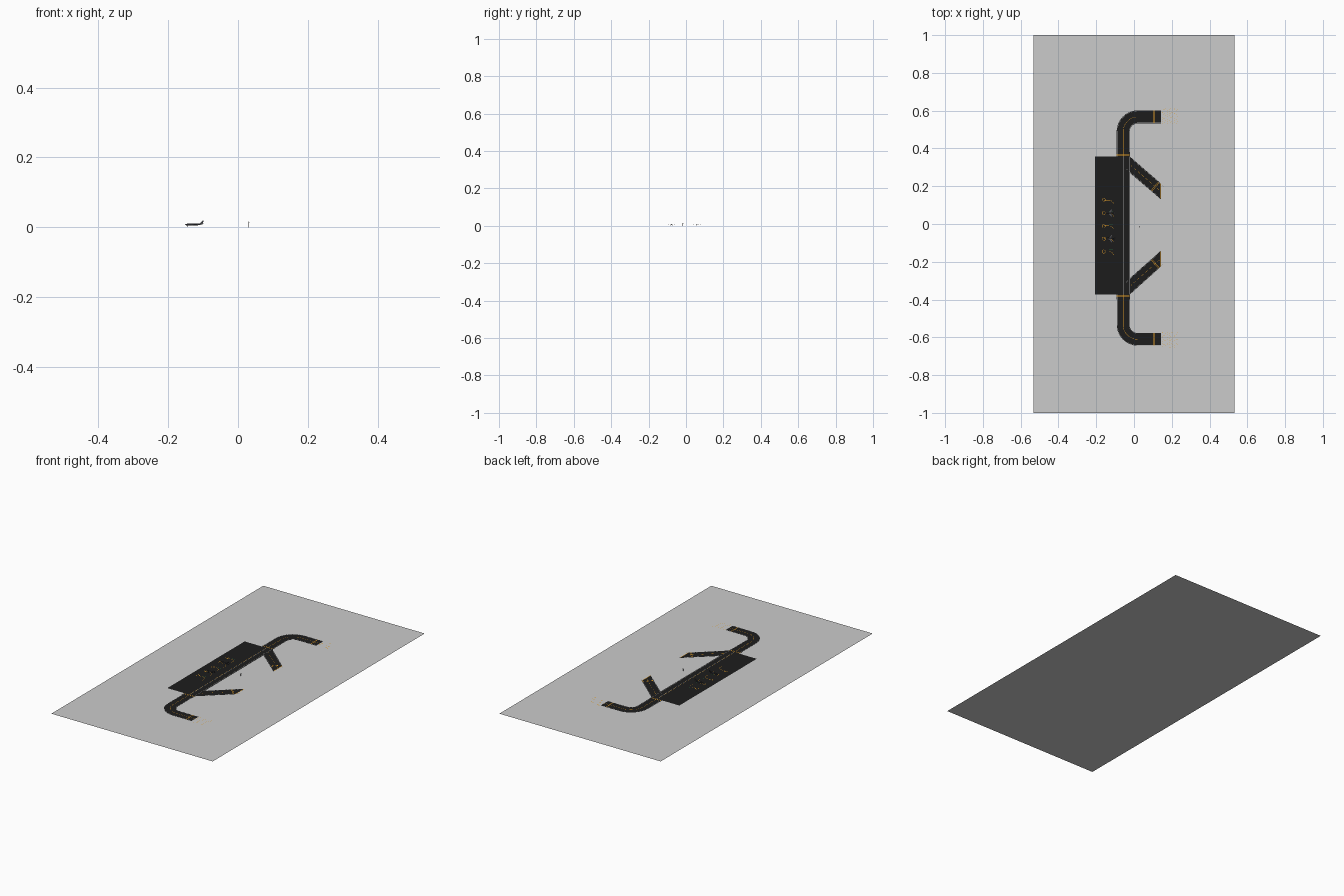
import bpy, bmesh, math
from mathutils import Vector, Matrix

if "Cube" in bpy.data.objects:
    bpy.data.objects.remove(bpy.data.objects["Cube"])


def mat(name, r, g, b):
    m = bpy.data.materials.new(name)
    m.diffuse_color = (r, g, b, 1)
    m.use_nodes = True
    m.node_tree.nodes["Principled BSDF"].inputs["Base Color"].default_value = m.diffuse_color
    return m


ASPHALT = mat("asphalt", 0.012, 0.012, 0.012)
YELLOW = mat("marking_yellow", 0.8, 0.36, 0.02)
WHITE = mat("marking_white", 0.35, 0.35, 0.35)
GREEN = mat("marking_green", 0.03, 0.3, 0.08)
BODY = mat("aircraft_body", 0.08, 0.08, 0.09)


def make(name, bm, material=None):
    me = bpy.data.meshes.new(name)
    bm.to_mesh(me)
    bm.free()
    ob = bpy.data.objects.new(name, me)
    bpy.context.collection.objects.link(ob)
    if material:
        me.materials.append(material)
    return ob


def poly(bm, pts, z):
    f = bm.faces.new([bm.verts.new((x, y, z)) for x, y in pts])
    f.normal_update()
    if f.normal.z < 0:
        f.normal_flip()


def fillet(a, corner, b, r, n=10):
    """Path from a to b with a rounded corner."""
    a, c, b = Vector(a), Vector(corner), Vector(b)
    u, v = (a - c).normalized(), (b - c).normalized()
    mid = c + (u + v) * r
    arc = []
    for i in range(n + 1):
        t = i / n * math.pi / 2
        arc.append(mid - v * r * math.cos(t) - u * r * math.sin(t))
    return [a] + arc + [b]


def ribbon(bm, pts, width, z, offset=0.0):
    """Flat strip of constant width along a path."""
    pts = [Vector(p) for p in pts]
    rows = []
    for i, p in enumerate(pts):
        d = (pts[min(i + 1, len(pts) - 1)] - pts[max(i - 1, 0)]).normalized()
        n = Vector((-d.y, d.x))
        rows.append((p + n * (offset + width / 2), p + n * (offset - width / 2)))
    for (a, b), (c, d) in zip(rows, rows[1:]):
        poly(bm, [a, b, d, c], z)


def rect(bm, x0, x1, y0, y1, z):
    poly(bm, [(x0, y0), (x1, y0), (x1, y1), (x0, y1)], z)


Z1, Z2, Z3 = 0.0008, 0.0012, 0.0018
TX, W, XE, MID = -0.0575, 0.072, 0.143, -0.01

# ground sheet
bm = bmesh.new()
rect(bm, -0.533, 0.533, -1, 1, 0)
make("ground", bm)

# apron
bm = bmesh.new()
rect(bm, -0.206, -0.02, -0.373, 0.357, Z1)
make("apron", bm, ASPHALT)

# taxiways and diagonal exits
taxi, yellow, white = bmesh.new(), bmesh.new(), bmesh.new()
rect(taxi, TX - W / 2, TX + W / 2, -0.4, 0.38, Z2)
for ye, s, ya in ((0.567, 1, 0.357), (-0.611, -1, -0.373)):
    path = fillet((TX, ya), (TX, ye), (XE, ye), 0.078)
    ribbon(taxi, path, 0.067 if s < 0 else 0.069, Z2)
    ribbon(yellow, path, 0.0015, Z3)
    for o in (-0.031, 0.031):
        ribbon(white, path, 0.001, Z3, o)
    # diagonal exit, cut parallel to the runway
    y1 = 0.214 if s > 0 else -0.225
    exit_pts = [(-0.022, ya), (XE, y1), (XE, y1 - s * 0.084), (-0.022, ya - s * 0.086)]
    poly(taxi, exit_pts, Z2)
    p0 = Vector((-0.022, ya - s * 0.043))
    p1 = Vector((XE, y1 - s * 0.042))
    for i in range(8):
        ribbon(yellow, [p0.lerp(p1, i / 8), p0.lerp(p1, (i + 0.6) / 8)], 0.0015, Z3)
    for o in (-0.029, 0.029):
        ribbon(white, [p0, p1], 0.001, Z3, o)
    # holding lines: straight exit, diagonal exit, apron entry
    rect(yellow, 0.104, 0.1065, ye - 0.033, ye + 0.033, Z3)
    rect(yellow, 0.109, 0.1105, ye - 0.033, ye + 0.033, Z3)
    h = p0.lerp(p1, 0.8)
    d = (p1 - p0).normalized()
    n = Vector((-d.y, d.x))
    for k in (0, 0.006):
        ribbon(yellow, [h + d * k + n * 0.029, h + d * k - n * 0.029], 0.002, Z3)
    rect(yellow, XE - 0.003, XE, min(y1, y1 - s * 0.08), max(y1, y1 - s * 0.08), Z3)
    for k in (0.004, 0.01):
        yy = ya + s * k
        rect(yellow, TX - 0.034, TX + 0.034, yy - 0.001, yy + 0.001, Z3)
    # dashed guide marks fanning out past the exit
    for i in range(7):
        for j in range(7):
            x = XE + 0.006 + i * 0.0125
            y = ye + (j - 3) * 0.012 + (0.004 if i % 2 else -0.002) * s
            ribbon(yellow, [(x, y), (x + 0.006, y + s * 0.004)], 0.001, Z1)

# long apron edge and centre lines
for x in (TX, TX + 0.032):
    rect(white, x - 0.0008, x + 0.0008, -0.373, 0.357, Z3)
rect(yellow, TX - 0.004, TX - 0.003, -0.373, 0.357, Z3)

# parking stands
stands = [MID + k * 0.068 for k in (-2, -1, 0, 1, 2)]
green = bmesh.new()
for y in stands:
    lead = fillet((-0.158, y), (-0.108, y), (-0.108, y - 0.04), 0.024, 6)
    ribbon(yellow, lead, 0.0015, Z3)
    ring = [(-0.16 + 0.009 * math.cos(a), y + 0.009 * math.sin(a))
            for a in [i * math.pi / 6 for i in range(13)]]
    ribbon(yellow, ring, 0.0015, Z3)
    for i in range(4):
        rect(green, -0.133 + i * 0.006, -0.130 + i * 0.006, y + 0.008, y + 0.010, Z3)

make("taxiways", taxi, ASPHALT)
make("yellow_markings", yellow, YELLOW)
make("white_markings", white, WHITE)
make("green_markings", green, GREEN)


def slab(bm, pts, thick):
    """Thin plate from four 3D corner points."""
    off = Vector(thick)
    lo = [bm.verts.new(Vector(p) - off / 2) for p in pts]
    hi = [bm.verts.new(Vector(p) + off / 2) for p in pts]
    bm.faces.new(lo[::-1])
    bm.faces.new(hi)
    for i in range(4):
        j = (i + 1) % 4
        bm.faces.new((lo[i], lo[j], hi[j], hi[i]))


# parked aircraft, nose towards -x
for idx, y in ((1, stands[1]), (2, stands[3])):
    bm = bmesh.new()
    profile = [(-0.152, 0.0004), (-0.149, 0.002), (-0.145, 0.0027),
               (-0.118, 0.0027), (-0.108, 0.0016), (-0.101, 0.0004)]
    rings = []
    for x, r in profile:
        zc = 0.008 + (0.0027 - r) * (0.5 if x > -0.12 else -0.3)
        rings.append([bm.verts.new((x, y + r * math.cos(i * math.pi / 5),
                                    zc + r * math.sin(i * math.pi / 5))) for i in range(10)])
    for a, b in zip(rings, rings[1:]):
        for i in range(10):
            j = (i + 1) % 10
            bm.faces.new((a[i], a[j], b[j], b[i]))
    bm.faces.new(rings[0][::-1])
    bm.faces.new(rings[-1])
    for s in (-1, 1):
        slab(bm, [(-0.136, y, 0.007), (-0.122, y, 0.007),
                  (-0.116, y + s * 0.019, 0.008), (-0.120, y + s * 0.019, 0.008)], (0, 0, 0.0006))
        slab(bm, [(-0.109, y, 0.0095), (-0.102, y, 0.0095),
                  (-0.099, y + s * 0.008, 0.01), (-0.102, y + s * 0.008, 0.01)], (0, 0, 0.0005))
        bmesh.ops.create_cone(bm, cap_ends=True, segments=8, radius1=0.0011, radius2=0.0011, depth=0.005,
                              matrix=Matrix.Translation((-0.131, y + s * 0.007, 0.0058))
                              @ Matrix.Rotation(math.pi / 2, 4, 'Y'))
    slab(bm, [(-0.111, y, 0.009), (-0.102, y, 0.009),
              (-0.098, y, 0.019), (-0.102, y, 0.019)], (0, 0.0006, 0))
    # landing gear
    for gx, gy in ((-0.145, 0), (-0.126, 0.004), (-0.126, -0.004)):
        bmesh.ops.create_cone(bm, cap_ends=True, segments=6, radius1=0.0006, radius2=0.0004, depth=0.006,
                              matrix=Matrix.Translation((gx, y + gy, 0.0042)))
    bmesh.ops.recalc_face_normals(bm, faces=bm.faces)
    make(f"aircraft_{idx}", bm, BODY)

# small mast with wind cone
bm = bmesh.new()
bmesh.ops.create_cone(bm, cap_ends=True, segments=8, radius1=0.0011, radius2=0.0007, depth=0.016,
                      matrix=Matrix.Translation((0.031, -0.017, 0.008)))
bmesh.ops.create_cone(bm, cap_ends=True, segments=8, radius1=0.0015, radius2=0.0007, depth=0.006,
                      matrix=Matrix.Translation((0.031, -0.014, 0.0145)) @ Matrix.Rotation(-math.pi / 2, 4, 'X'))
make("wind_mast", bm, BODY)
